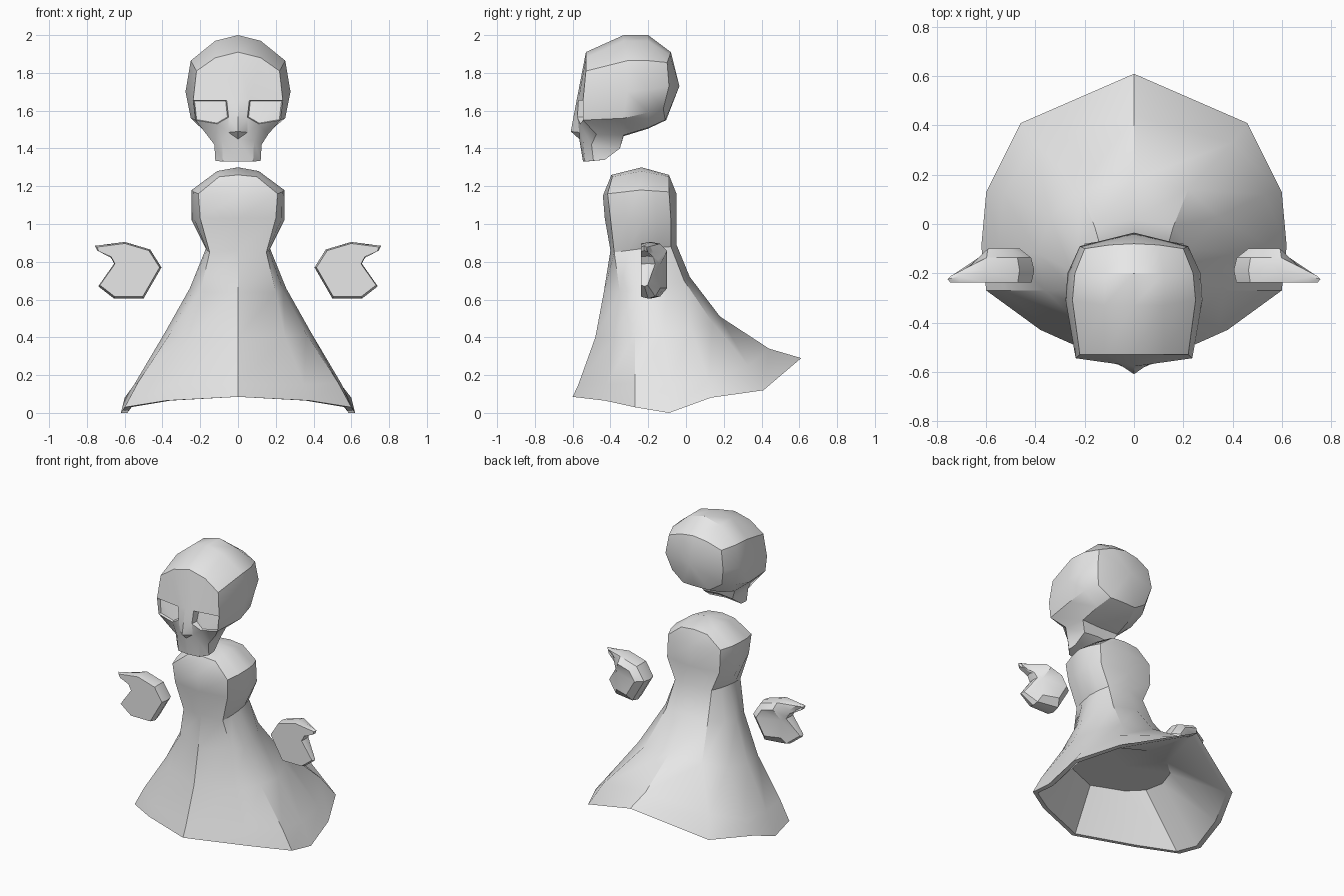
import bpy, bmesh
from mathutils import Vector

if "Cube" in bpy.data.objects:
    bpy.data.objects.remove(bpy.data.objects["Cube"])

grey = bpy.data.materials.new("pale_grey")
grey.diffuse_color = (0.8, 0.8, 0.8, 1)
grey.use_nodes = True
grey.node_tree.nodes["Principled BSDF"].inputs["Base Color"].default_value = grey.diffuse_color


def build(name, verts, faces, both=True, angle=0.53):
    """Make an object from one half; mirror and weld it across x = 0."""
    bm = bmesh.new()
    for s in ((1, -1) if both else (1,)):
        vs = [bm.verts.new((v[0] * s, v[1], v[2])) for v in verts]
        for f in faces:
            bm.faces.new([vs[i] for i in (f if s > 0 else f[::-1])])
    bmesh.ops.remove_doubles(bm, verts=bm.verts, dist=0.0005)
    bmesh.ops.recalc_face_normals(bm, faces=bm.faces)
    big = [f for f in bm.faces if len(f.verts) > 4]
    bmesh.ops.triangulate(bm, faces=big)
    me = bpy.data.meshes.new(name)
    bm.to_mesh(me)
    bm.free()
    me.materials.append(grey)
    ob = bpy.data.objects.new(name, me)
    bpy.context.collection.objects.link(ob)
    bpy.ops.object.select_all(action='DESELECT')
    ob.select_set(True)
    bpy.context.view_layer.objects.active = ob
    bpy.ops.object.shade_smooth_by_angle(angle=angle)
    return ob


def loft(rings, start=0, closed=False):
    """Quads between successive rings of equal length."""
    n = len(rings[0])
    return [(start + r * n + i, start + r * n + (i + 1) % n,
             start + (r + 1) * n + (i + 1) % n, start + (r + 1) * n + i)
            for r in range(len(rings) - 1) for i in range(n if closed else n - 1)]


# Gown: half rings from front centre round to back centre, hem upward
skirt = [
    [(0, -.60, .085), (.38, -.43, .065), (.60, -.27, .03), (.62, -.09, 0),
     (.60, .13, .08), (.46, .41, .12), (0, .61, .29)],
    [(0, -.57, .15), (.35, -.42, .15), (.53, -.27, .16), (.55, -.09, .15),
     (.53, .12, .17), (.40, .33, .25), (0, .44, .34)],
    [(0, -.48, .40), (.25, -.38, .40), (.36, -.27, .42), (.39, -.12, .42),
     (.34, .03, .44), (.22, .14, .48), (0, .18, .51)],
]
# Upper rings: front centre, front corner, side, back corner, back centre
torso = [
    [(0, -.435, .64), (.20, -.35, .64), (.255, -.19, .66), (.16, -.01, .70), (0, .02, .72)],
    [(0, -.40, .86), (.15, -.38, .85), (.17, -.23, .87), (.14, -.08, .88), (0, -.05, .89)],
    [(0, -.43, 1.03), (.20, -.40, 1.03), (.245, -.23, 1.02), (.20, -.08, 1.02), (0, -.05, 1.02)],
    [(0, -.44, 1.15), (.21, -.415, 1.16), (.245, -.24, 1.18), (.20, -.09, 1.17), (0, -.05, 1.16)],
    [(0, -.395, 1.26), (.10, -.39, 1.25), (.11, -.235, 1.28), (.10, -.09, 1.25), (0, -.09, 1.26)],
]


def widen(r):
    """Add the in-between points either side of the side point."""
    def mid(a, b):
        m = (Vector(a) + Vector(b)) / 2
        m.x += (max(a[0], b[0]) - m.x) * .4
        return tuple(m)
    return [r[0], r[1], mid(r[1], r[2]), r[2], mid(r[2], r[3]), r[3], r[4]]


outer = skirt + [widen(r) for r in torso]
# Shallow hollow underneath with a flat ceiling
inner = [[(x * .945, (y + .1) * .945 - .1, z) for x, y, z in skirt[0]],
         [(x * .85, (y + .12) * .85 - .12, .37) for x, y, z in skirt[2]]]
verts = [p for r in outer + inner for p in r]
n_out = len(outer) * 7
faces = loft(outer) + loft(inner, n_out)
faces += [(i, i + 1, n_out + i + 1, n_out + i) for i in range(6)]   # hem rim
last = n_out - 7
verts += [(0, -.235, 1.30), (0, -.12, .37)]                          # top and ceiling centres
faces += [(last + i, last + i + 1, len(verts) - 2) for i in range(6)]
last = len(verts) - 9
faces += [(last + i, last + i + 1, len(verts) - 1) for i in range(6)]
build("gown", verts, faces)

# Skull: named half points for the face and jaw
P = dict(
    A=(0, -.53, 1.91), B=(.12, -.53, 1.88), C=(.22, -.53, 1.81), D=(.237, -.545, 1.655),
    E=(.225, -.545, 1.55), F=(.11, -.56, 1.53), G=(.05, -.575, 1.565), H=(.06, -.57, 1.655),
    I=(0, -.578, 1.66), N=(0, -.61, 1.49), W=(.05, -.565, 1.485), J=(.16, -.475, 1.475),
    K=(.125, -.50, 1.42), L=(.12, -.49, 1.335), X=(.085, -.545, 1.44), Y=(.08, -.535, 1.33),
    M=(0, -.545, 1.33), O=(0, -.565, 1.45),
    Q=(.12, -.43, 1.34), q=(0, -.43, 1.35), R=(.11, -.35, 1.40), r=(0, -.35, 1.41))
# Cranium cross-sections from top centre round to under centre
sections = [
    [(0, -.33, 2.0), (.12, -.33, 1.97), (.25, -.31, 1.865), (.278, -.31, 1.70),
     (.25, -.33, 1.56), (.14, -.33, 1.47), (0, -.33, 1.465)],
    [(0, -.20, 2.0), (.12, -.20, 1.97), (.24, -.20, 1.865), (.27, -.20, 1.71),
     (.235, -.20, 1.59), (.13, -.20, 1.51), (0, -.20, 1.505)],
    [(0, -.08, 1.91), (.10, -.085, 1.895), (.20, -.10, 1.855), (.22, -.09, 1.73),
     (.19, -.12, 1.61), (.10, -.11, 1.55), (0, -.105, 1.55)],
]
# Eye socket floor: the rim drawn in and pushed back
rim = "DEFGH"
centre = sum((Vector(P[c]) for c in rim), Vector()) / 5
depth = dict(D=-.515, E=-.53, F=-.545, G=-.53, H=-.515)
for c in rim:
    v = centre.lerp(Vector(P[c]), .93)
    P[c.lower()] = (v.x, depth[c], v.z)
names = list(P)
verts = [P[k] for k in names]
base = len(verts)
names += "sSuUvTt"                                     # first section joins the face
verts += [p for s in sections for p in s]
patches = ["ABHI", "BCDH", "IHGN", "GWN", "NWO", "GFW", "WFXO", "FKX", "FEJK",
           "OXYM", "XKLY", "defgh", "DEed", "EFfe", "FGgf", "GHhg", "HDdh",
           "ABSs", "BCuS", "CDUu", "DEvU", "EJTv",
           "JKRT", "KLQR", "MYqq", "YLQq", "QqrR", "RrtT"]
faces = [tuple(names.index(c) for c in dict.fromkeys(p)) for p in patches]
faces += loft(sections, base)
verts.append((0, -.035, 1.73))
back = base + 14
faces += [(back + i, back + i + 1, len(verts) - 1) for i in range(6)]
build("skull", verts, faces)

# Mitten hands with a hooked thumb
outline = [(.757, .885), (.746, .86), (.677, .83), (.656, .79), (.74, .67), (.656, .605),
           (.50, .605), (.405, .77), (.465, .865), (.60, .905), (.714, .89)]


def hand_ring(k, depth):
    ring = []
    for x, z in outline:
        x2, z2 = .58 + (x - .58) * k, .77 + (z - .77) * k
        thin = max(0, min(1, (x - .60) / .16)) * .75
        ring.append((x2, -.237 + depth * (1 - thin), z2))
    return ring


rings = [hand_ring(.94, 0), hand_ring(1, .05), hand_ring(.93, .10), hand_ring(.66, .137)]
verts = [p for r in rings for p in r]
n = len(outline)
faces = loft(rings, closed=True) + [tuple(range(n)), tuple(range(3 * n, 4 * n))]
for side, label in ((1, "left_hand"), (-1, "right_hand")):
    build(label, [(x * side, y, z) for x, y, z in verts], faces, both=False)
